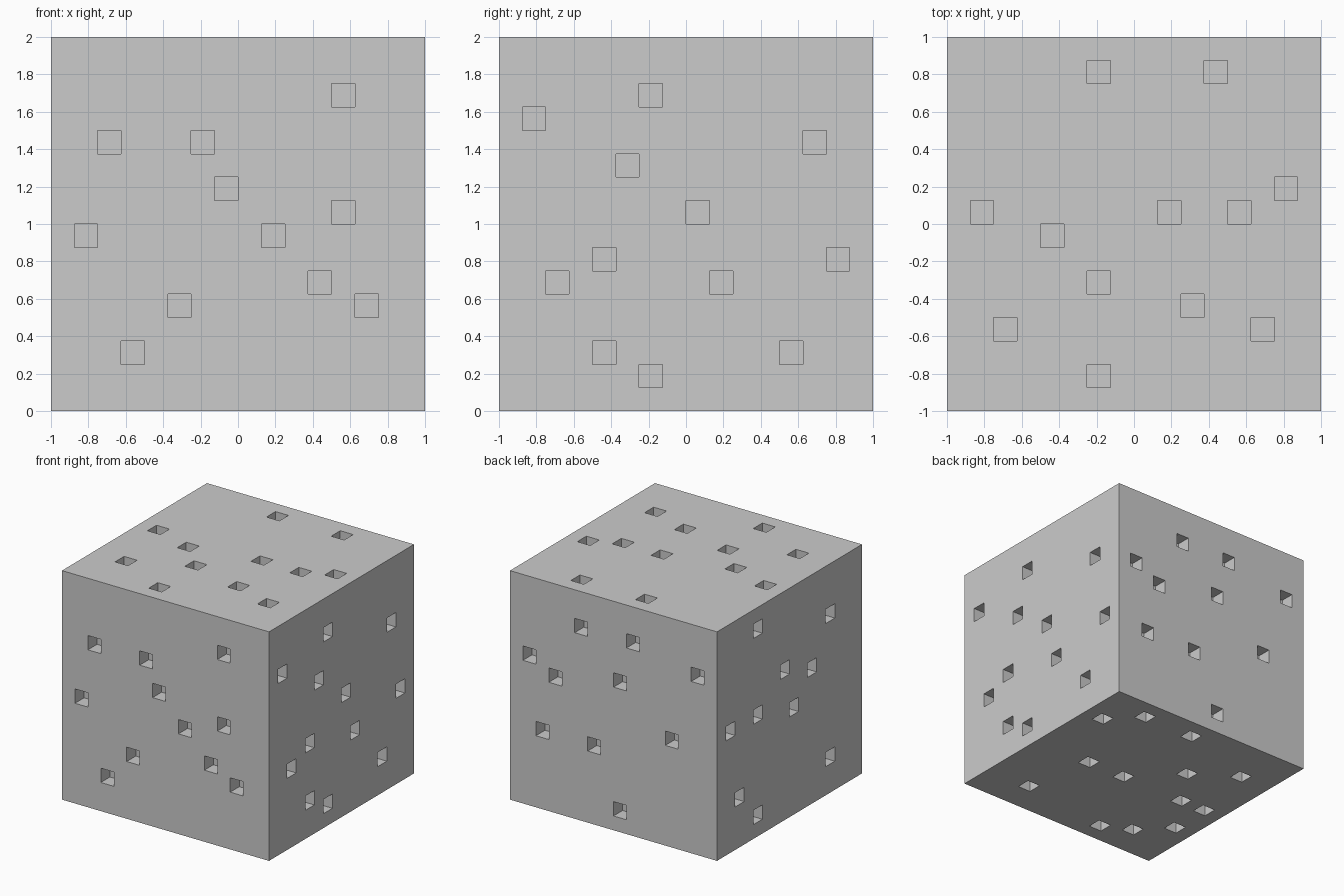
import bpy
import bmesh

if "Cube" in bpy.data.objects:
    bpy.data.objects.remove(bpy.data.objects["Cube"])

N = 16            # grid cells along each edge
CELL = 2.0 / N    # size and depth of each square pit

# pit cells per side: (axis, sign) -> grid cells along the two other axes
front = [(2, 11), (6, 11), (12, 13), (7, 9), (12, 8), (1, 7), (9, 7),
         (11, 5), (13, 4), (5, 4), (3, 2)]
back = [(10, 13), (6, 13), (14, 10), (12, 9), (7, 10), (1, 12), (13, 5),
        (9, 5), (3, 7), (7, 1)]
right = [(6, 13), (1, 12), (13, 11), (5, 10), (8, 8), (4, 6), (14, 6),
         (2, 5), (9, 5), (4, 2), (12, 2), (6, 1)]
left = [(3, 12), (11, 14), (8, 10), (5, 9), (14, 8), (11, 8), (7, 7),
        (3, 2), (13, 3), (11, 1)]
top = [(6, 14), (11, 14), (14, 9), (1, 8), (9, 8), (12, 8), (4, 7),
       (6, 5), (10, 4), (2, 3), (13, 3), (6, 1)]
bottom = [(14, 12), (12, 14), (8, 14), (11, 7), (8, 7), (5, 10), (2, 12),
          (12, 2), (3, 7), (1, 7), (5, 1), (3, 2), (1, 4)]
pits = {(1, -1): front, (1, 1): back, (0, 1): right, (0, -1): left,
        (2, 1): top, (2, -1): bottom}


def is_pit(face):
    n, c = face.normal, face.calc_center_median()
    axis = max(range(3), key=lambda a: abs(n[a]))
    cell = tuple(int((c[a] + 1) / CELL) for a in range(3) if a != axis)
    return cell in pits[(axis, 1 if n[axis] > 0 else -1)]


# cube divided into a regular grid
bm = bmesh.new()
bmesh.ops.create_cube(bm, size=2)
bmesh.ops.subdivide_edges(bm, edges=bm.edges[:], cuts=N - 1, use_grid_fill=True)
bm.normal_update()

# push the chosen cells inwards as square pits
chosen = [f for f in bm.faces if is_pit(f)]
moves = bmesh.ops.extrude_discrete_faces(bm, faces=chosen)["faces"]
bm.normal_update()
for f in moves:
    bmesh.ops.translate(bm, verts=f.verts[:], vec=f.normal * -CELL)

# stand the block on the ground
bmesh.ops.translate(bm, verts=bm.verts[:], vec=(0, 0, 1))
bm.normal_update()
mesh = bpy.data.meshes.new("pitted_cube")
bm.to_mesh(mesh)
bm.free()
bpy.context.collection.objects.link(bpy.data.objects.new("pitted_cube", mesh))
